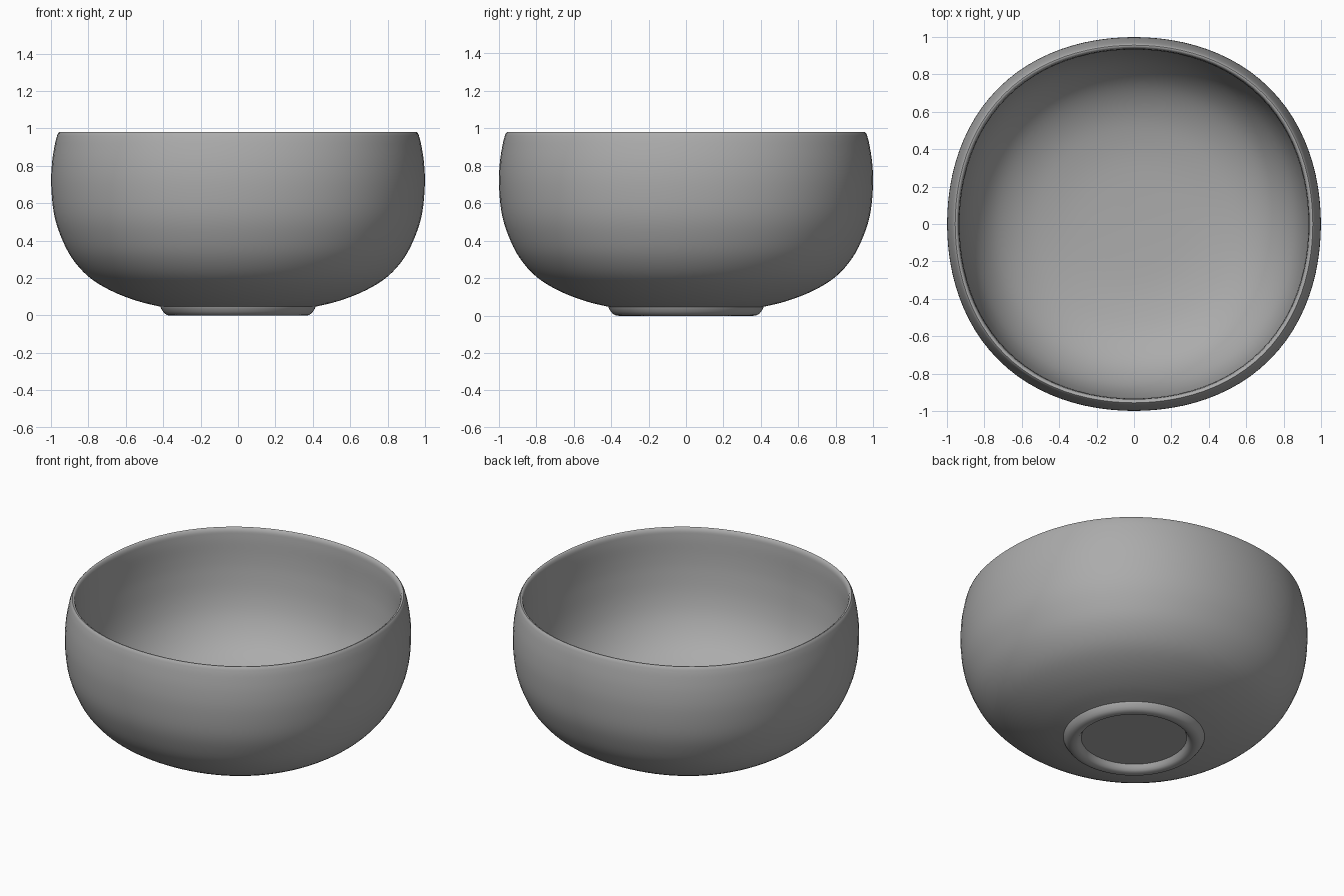
import bpy, bmesh, math

if "Cube" in bpy.data.objects:
    bpy.data.objects.remove(bpy.data.objects["Cube"])

SEGMENTS = 96
SQUARENESS = 0.027   # extra radius on the diagonals of the body

clay = bpy.data.materials.new("grey_ceramic")
clay.diffuse_color = (0.41, 0.41, 0.41, 1)
clay.use_nodes = True
clay.node_tree.nodes["Principled BSDF"].inputs["Base Color"].default_value = clay.diffuse_color


def smooth_path(points, steps=4):
    """Catmull-Rom curve through the profile points."""
    out = []
    for i in range(len(points) - 1):
        p0, p1 = points[max(i - 1, 0)], points[i]
        p2, p3 = points[i + 1], points[min(i + 2, len(points) - 1)]
        for s in range(steps):
            t = s / steps
            out.append(tuple(
                0.5 * (2 * b + (c - a) * t + (2 * a - 5 * b + 4 * c - d) * t * t
                       + (3 * b - a - 3 * c + d) * t ** 3)
                for a, b, c, d in zip(p0, p1, p2, p3)))
    return out + [points[-1]]


def lathe(name, profile):
    """Spin an (r, z) profile around the z axis, then square it off slightly."""
    bm = bmesh.new()
    verts = [bm.verts.new((r, 0, z)) for r, z in profile]
    edges = [bm.edges.new(pair) for pair in zip(verts, verts[1:])]
    bmesh.ops.spin(bm, geom=verts + edges, cent=(0, 0, 0), axis=(0, 0, 1),
                   angle=2 * math.pi, steps=SEGMENTS)
    bmesh.ops.remove_doubles(bm, verts=bm.verts, dist=1e-5)
    for v in bm.verts:
        r = math.hypot(v.co.x, v.co.y)
        amount = 0.2 + 0.8 * min(max((r - 0.41) / 0.5, 0), 1)
        bulge = (1 - math.cos(4 * math.atan2(v.co.y, v.co.x))) / 2
        f = 1 + SQUARENESS * amount * bulge
        v.co.x *= f
        v.co.y *= f
    bmesh.ops.recalc_face_normals(bm, faces=bm.faces)
    mesh = bpy.data.meshes.new(name)
    bm.to_mesh(mesh)
    bm.free()
    obj = bpy.data.objects.new(name, mesh)
    bpy.context.collection.objects.link(obj)
    mesh.materials.append(clay)
    bpy.context.view_layer.objects.active = obj
    obj.select_set(True)
    bpy.ops.object.shade_smooth_by_angle(angle=math.radians(40))
    obj.select_set(False)
    return obj


# Foot: recessed underside and rounded ring
foot = [(0, 0.04), (0.31, 0.04)] + smooth_path(
    [(0.315, 0.03), (0.33, 0.008), (0.35, 0.0), (0.37, 0.0),
     (0.392, 0.010), (0.41, 0.035), (0.415, 0.047)], 2)

# Outer wall, rounded lip, inner wall
outer = smooth_path([(0.415, 0.047), (0.54, 0.078), (0.68, 0.133), (0.80, 0.208),
                     (0.89, 0.31), (0.95, 0.43), (0.985, 0.55), (0.999, 0.70),
                     (0.994, 0.82), (0.978, 0.92), (0.966, 0.965)])
lip = [(0.961, 0.975), (0.956, 0.980), (0.950, 0.980), (0.942, 0.974)]
inner = smooth_path([(0.937, 0.955), (0.933, 0.90), (0.930, 0.80), (0.922, 0.70),
                     (0.900, 0.56), (0.862, 0.44), (0.80, 0.335), (0.72, 0.255),
                     (0.61, 0.193), (0.48, 0.155), (0.30, 0.132), (0, 0.125)])

lathe("bowl", foot + outer[1:] + lip + inner)
